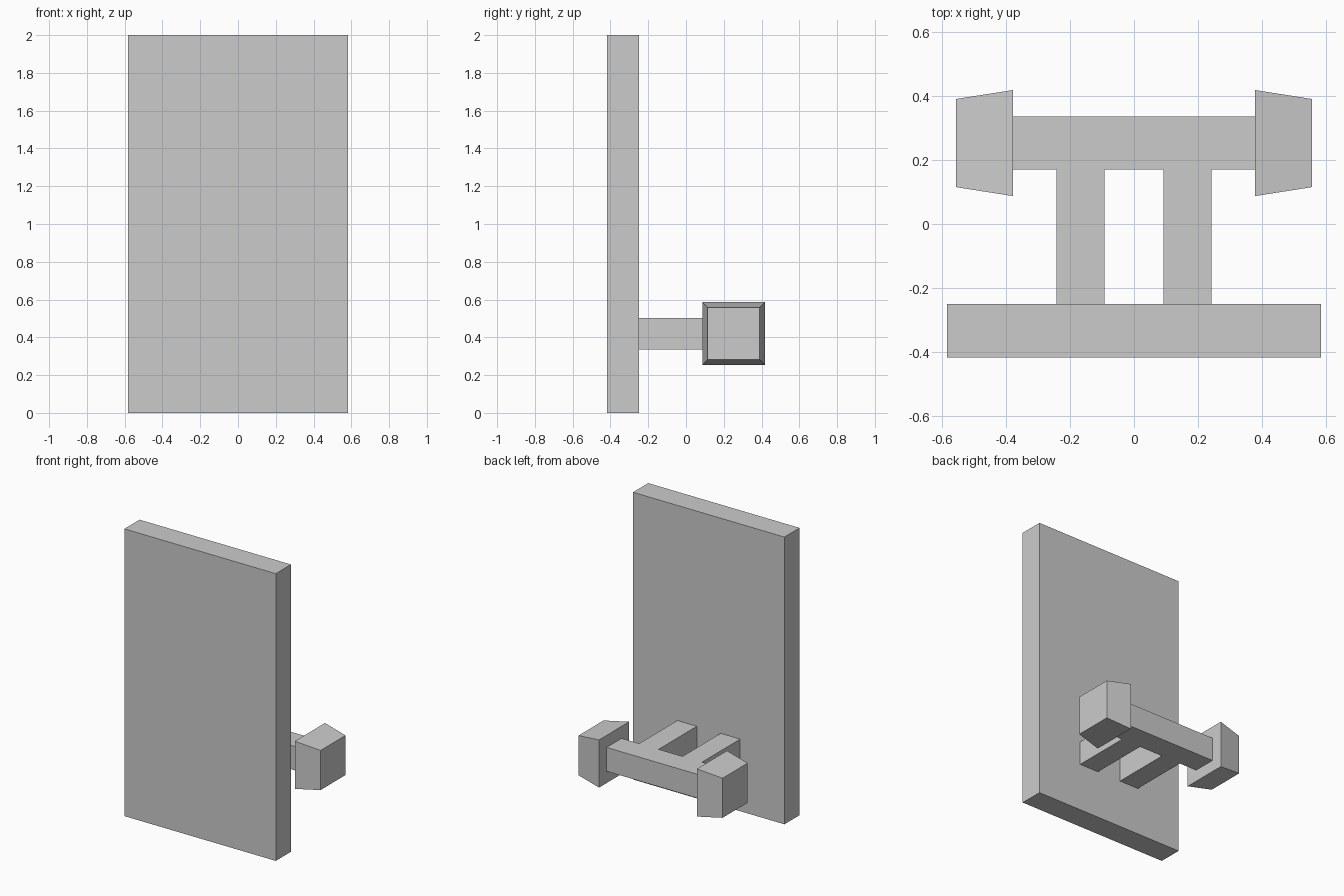
import bpy, bmesh

if "Cube" in bpy.data.objects:
    bpy.data.objects.remove(bpy.data.objects["Cube"])


def taper_box(name, x0, x1, y0, y1, z0, z1, inset=0.0):
    """Box between the given limits; the x1 end is shrunk by inset."""
    bm = bmesh.new()
    rings = []
    for x, i in ((x0, 0.0), (x1, inset)):
        corners = ((y0 + i, z0 + i), (y1 - i, z0 + i), (y1 - i, z1 - i), (y0 + i, z1 - i))
        rings.append([bm.verts.new((x, y, z)) for y, z in corners])
    a, b = rings
    bm.faces.new(a)
    bm.faces.new(b)
    for k in range(4):
        n = (k + 1) % 4
        bm.faces.new((a[k], a[n], b[n], b[k]))
    bmesh.ops.recalc_face_normals(bm, faces=bm.faces)
    mesh = bpy.data.meshes.new(name)
    bm.to_mesh(mesh)
    bm.free()
    obj = bpy.data.objects.new(name, mesh)
    bpy.context.collection.objects.link(obj)
    return obj


# Tall flat panel
taper_box("panel", -0.583, 0.583, -0.417, -0.25, 0.0, 2.0)

# Horizontal grip bar behind the panel
taper_box("grip_bar", -0.377, 0.377, 0.17, 0.335, 0.336, 0.502)

for side, s in (("left", -1), ("right", 1)):
    # Arm joining panel and grip bar
    taper_box(side + "_arm", s * 0.092, s * 0.242, -0.25, 0.17, 0.336, 0.502)
    # Tapered knob on the bar end
    taper_box(side + "_knob", s * 0.377, s * 0.555, 0.087, 0.418, 0.254, 0.586, 0.028)
